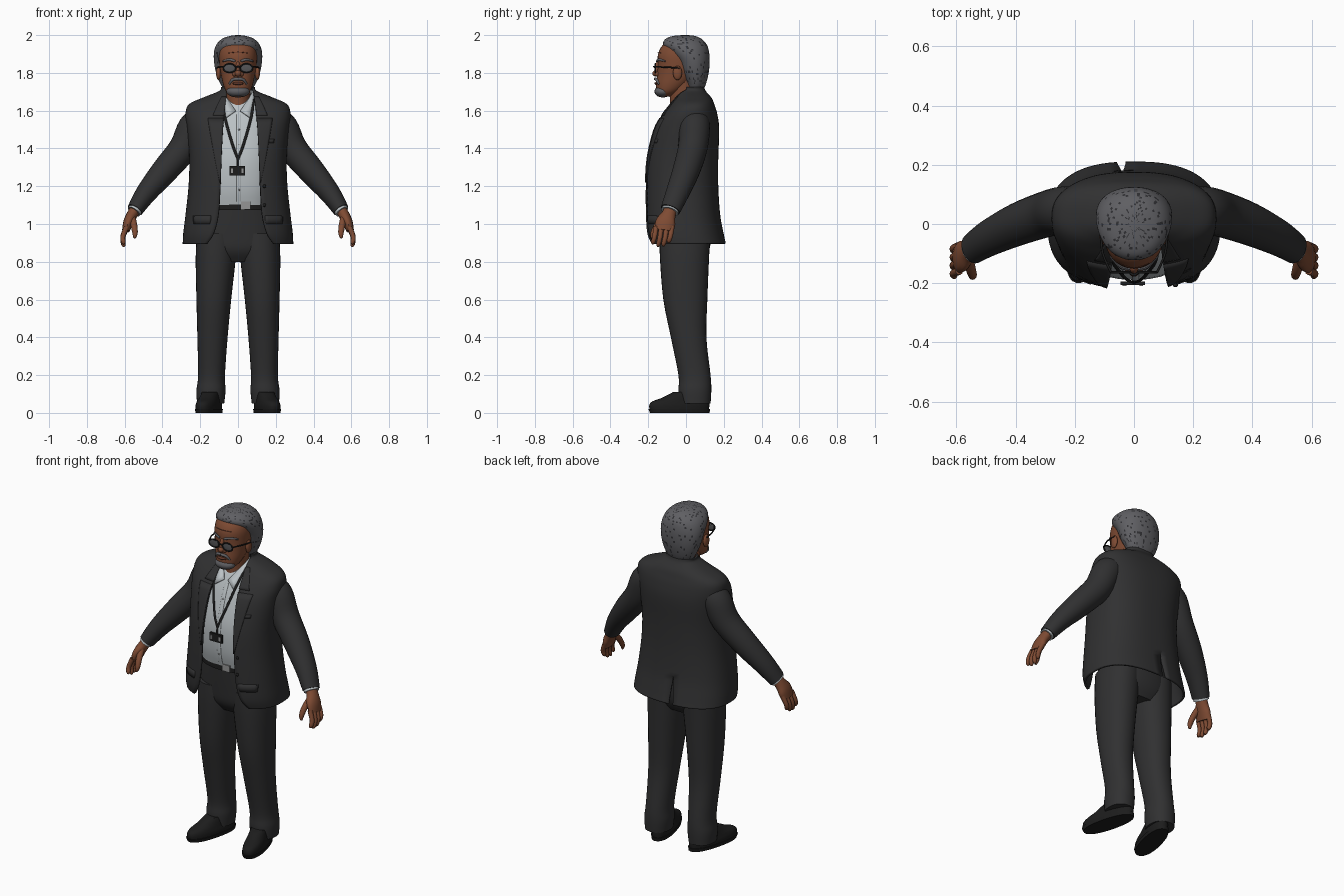
import bpy, bmesh, random
from math import sin, cos, pi, asin
from mathutils import Vector, Matrix

random.seed(4)
if "Cube" in bpy.data.objects:
    bpy.data.objects.remove(bpy.data.objects["Cube"])


def material(name, r, g, b):
    m = bpy.data.materials.new(name)
    m.use_nodes = True
    m.diffuse_color = (r, g, b, 1)
    node = m.node_tree.nodes["Principled BSDF"]
    node.inputs["Base Color"].default_value = (r, g, b, 1)
    node.inputs["Roughness"].default_value = 0.8
    return m


SUIT = material("charcoal suit", .03, .03, .031)
SHIRT = material("pale shirt", .5, .54, .56)
SKIN = material("brown skin", .21, .07, .033)
LIP = material("dark skin", .11, .035, .02)
HAIR = material("grey hair", .115, .115, .125)
FLECK = material("dark hair", .03, .03, .034)
BLACK = material("black", .012, .012, .012)
LENS = material("lens grey", .09, .09, .095)
METAL = material("metal", .3, .3, .3)


def finish(name, bm, mat, mirror=False):
    bmesh.ops.recalc_face_normals(bm, faces=bm.faces)
    me = bpy.data.meshes.new(name)
    bm.to_mesh(me)
    bm.free()
    me.materials.append(mat)
    me.shade_smooth()
    me.set_sharp_from_angle(angle=0.8)
    ob = bpy.data.objects.new(name, me)
    bpy.context.collection.objects.link(ob)
    if mirror:
        ob.modifiers.new("mirror", 'MIRROR')
    return ob


def smooth(rows, k=4):
    """Catmull-Rom resampling of rows of numbers."""
    out = []
    for i in range(len(rows) - 1):
        a, b, c, d = (rows[max(0, min(len(rows) - 1, i + s))] for s in (-1, 0, 1, 2))
        for j in range(k):
            t = j / k
            out.append([q + t * ((r - p) + t * ((2*p - 5*q + 4*r - s) + t * (3*q - p - 3*r + s))) / 2
                        for p, q, r, s in zip(a, b, c, d)])
    return out + [list(rows[-1])]


def skin(name, rings, mat, closed=True, mirror=False, skip=None):
    """Joins rings of points into a surface."""
    bm = bmesh.new()
    vs = [[bm.verts.new(p) for p in ring] for ring in rings]
    n = len(vs[0])
    for i in range(len(vs) - 1):
        for j in range(n if closed else n - 1):
            if not (skip and skip(rings[i][j], j)):
                k = (j + 1) % n
                bm.faces.new((vs[i][j], vs[i][k], vs[i+1][k], vs[i+1][j]))
    if closed:
        bm.faces.new(vs[0])
        bm.faces.new(vs[-1])
    return finish(name, bm, mat, mirror)


def power(v, p):
    return abs(v) ** p * (1 if v >= 0 else -1)


def loft(name, rows, mat, p=1.0, n=32, k=4, mirror=False, place=Matrix()):
    """Rows are height, half width, front y, back y, centre x."""
    rings = []
    for z, w, f, b, *cx in smooth(rows, k):
        x0 = cx[0] if cx else 0
        rings.append([place @ Vector((x0 + w * power(sin(a), p),
                                      (f + b) / 2 - (b - f) / 2 * power(cos(a), p), z))
                      for a in (2 * pi * j / n for j in range(n))])
    return skin(name, rings, mat, mirror=mirror)


def tube(name, rows, mat, n=16, k=4, mirror=False, ref=(0, 1, 0)):
    """Rows are x, y, z and two radii along a path."""
    rows = smooth(rows, k)
    pts = [Vector(r[:3]) for r in rows]
    rings = []
    for i, c in enumerate(pts):
        t = (pts[min(i + 1, len(pts) - 1)] - pts[max(i - 1, 0)]).normalized()
        u = t.cross(Vector(ref)).normalized()
        v = t.cross(u)
        rings.append([c + u * rows[i][3] * cos(2*pi*j/n) + v * rows[i][4] * sin(2*pi*j/n)
                      for j in range(n)])
    return skin(name, rings, mat, mirror=mirror)


def blob(name, centre, radii, mat, mirror=False):
    bm = bmesh.new()
    bmesh.ops.create_uvsphere(bm, u_segments=20, v_segments=12, radius=1,
                              matrix=Matrix.Translation(centre) @ Matrix.Diagonal((*radii, 1)))
    return finish(name, bm, mat, mirror)


def box(name, centre, size, mat):
    bm = bmesh.new()
    bmesh.ops.create_cube(bm, size=1, matrix=Matrix.Translation(centre) @ Matrix.Diagonal((*size, 1)))
    return finish(name, bm, mat)


# Trousers, belt and shoes
loft("trouser_hips", [(.8, .14, -.09, .09), (.86, .21, -.13, .122), (.95, .218, -.143, .135),
                      (1.1, .195, -.155, .13)], SUIT, .9)
loft("trouser_leg", [(.05, .072, -.035, .13, .145), (.12, .077, -.04, .134, .143), (.2, .071, -.04, .13, .14),
                     (.4, .08, -.08, .108, .135), (.6, .092, -.12, .113, .128),
                     (.82, .106, -.138, .122, .118), (.95, .106, -.14, .13, .112)], SUIT, .92, mirror=True)
loft("belt", [(1.075, .2, -.166, .135), (1.12, .2, -.166, .135)], BLACK, .9)
box("belt_buckle", (.04, -.167, 1.098), (.05, .01, .04), METAL)
foot = Matrix.Translation((.145, 0, 0)) @ Matrix.Rotation(.25, 4, 'Z')
loft("shoe", [(.016, .056, -.198, .125), (.04, .056, -.2, .127), (.06, .052, -.185, .126),
              (.08, .049, -.13, .125), (.11, .046, -.07, .12)], BLACK, .88, mirror=True, place=foot)
loft("shoe_sole", [(0, .057, -.196, .128), (.02, .06, -.205, .131)], BLACK, .88, mirror=True, place=foot)

# Shirt and folded collar
loft("shirt", [(1.1, .19, -.165, .125), (1.2, .2, -.185, .13), (1.35, .2, -.185, .13), (1.5, .2, -.145, .13),
               (1.58, .17, -.113, .12), (1.63, .11, -.085, .1), (1.67, .075, -.06, .075)], SHIRT, .85)
collar_edges = zip(smooth([(0, .075, 1.705), (.068, .03, 1.71), (.072, -.035, 1.69), (.012, -.115, 1.6)]),
                   smooth([(0, .085, 1.68), (.083, .03, 1.68), (.09, -.06, 1.645), (.062, -.135, 1.565)]))
collar = skin("shirt_collar", list(collar_edges), SHIRT, closed=False, mirror=True)
collar.modifiers.new("thickness", 'SOLIDIFY').thickness = .006
tube("shirt_placket", [(.005, -.112, 1.58, .012, .004), (.005, -.147, 1.5, .012, .004),
                       (.005, -.187, 1.35, .012, .004), (.005, -.187, 1.2, .012, .004),
                       (.005, -.17, 1.12, .012, .004)], SHIRT)
for z, y in ((1.5, -.151), (1.42, -.174), (1.3, -.192), (1.18, -.189)):
    blob("shirt_button", (.005, y, z), (.005, .003, .005), METAL)

# Jacket shell: height, half width, front y, back y, half opening
JACKET = smooth([(.895, .287, -.195, .205, .175), (.95, .284, -.21, .193, .14), (1.05, .272, -.213, .175, .115),
                 (1.2, .256, -.213, .165, .105), (1.35, .252, -.203, .165, .1), (1.5, .264, -.165, .17, .092),
                 (1.58, .272, -.12, .16, .085), (1.63, .255, -.08, .145, .08), (1.665, .18, -.055, .13, .075),
                 (1.7, .095, -.035, .1, .07), (1.725, .085, -.02, .09, .066)], 5)
P, COLS, SHIFT = .8, 64, .012


def jacket_ring(z, w, f, b, gap):
    start, end = (asin(min(.97, (gap + s) / w) ** (1 / P)) for s in (SHIFT, -SHIFT))
    ring = []
    for j in range(COLS + 1):
        a = start + (2 * pi - end - start) * j / COLS
        ring.append(Vector((w * power(sin(a), P), (f + b) / 2 - (b - f) / 2 * power(cos(a), P), z)))
    # the back vent narrows towards its top
    m = COLS // 2
    if z < 1.06:
        t = min(1, (z - .89) / .15) * .8
        mid = (ring[m] + ring[m + 1]) / 2
        for j in (m, m + 1):
            ring[j] = ring[j].lerp(mid, t)
    return ring


jacket = skin("jacket", [jacket_ring(*r) for r in JACKET], SUIT, closed=False,
              skip=lambda p, j: p.z < 1.03 and j == COLS // 2)
solid = jacket.modifiers.new("thickness", 'SOLIDIFY')
solid.thickness, solid.offset = .012, 0


def jacket_row(z):
    for lo, hi in zip(JACKET, JACKET[1:]):
        if lo[0] <= z <= hi[0]:
            t = (z - lo[0]) / (hi[0] - lo[0])
            return [p + t * (q - p) for p, q in zip(lo, hi)]


def jacket_patch(name, spans, side, lift=.011):
    """Cloth piece lying on the jacket; spans are height, inner x, outer x."""
    rings = []
    for z, x0, x1 in spans:
        _, w, f, b, gap = jacket_row(z)
        ring = []
        for j in range(7):
            x = x0 + (x1 - x0) * j / 6
            s = min(.98, x / w) ** (1 / P)
            ring.append(Vector((side * x, (f + b) / 2 - (b - f) / 2 * (1 - s * s) ** (P / 2) - lift, z)))
        rings.append(ring)
    ob = skin(name, rings, SUIT, closed=False)
    ob.modifiers.new("thickness", 'SOLIDIFY').thickness = .007


for side, word in ((1, "left"), (-1, "right")):
    def span(z, width):
        edge = jacket_row(z)[4] + side * SHIFT
        return z, edge, edge + width
    jacket_patch(word + "_lapel", [span(1.22 + .34 * t / 10, .005 + .08 * t / 10) for t in range(11)], side)
    jacket_patch(word + "_jacket_collar", [span(1.575 + .1 * t / 8, .06 - .035 * t / 8) for t in range(9)], side)
    jacket_patch(word + "_pocket_flap", [(1.0, .15, .235), (1.02, .145, .238), (1.045, .145, .238)], side, .009)
jacket_patch("breast_pocket", [(1.43, .135, .19), (1.45, .135, .193)], 1, .008)
for z in (1.2, 1.1):
    blob("jacket_button", (.14, -.207, z), (.009, .006, .009), BLACK)

# Sleeves, cuffs and hands
tube("sleeve", [(.19, .045, 1.555, .07, .075), (.235, .045, 1.51, .083, .082), (.29, .035, 1.4, .077, .078),
                (.39, .0, 1.28, .07, .072), (.485, -.045, 1.165, .056, .062), (.545, -.083, 1.075, .043, .053)],
     SUIT, 24, mirror=True)
tube("shirt_cuff", [(.53, -.075, 1.095, .037, .046), (.551, -.087, 1.066, .038, .047)], SHIRT, mirror=True)
tube("palm", [(.537, -.078, 1.09, .028, .035), (.56, -.092, 1.05, .029, .038), (.58, -.108, 1.01, .027, .053),
              (.594, -.117, .965, .02, .05)], SKIN, mirror=True)
for i, length in enumerate((.072, .086, .083, .065)):
    y = -.158 + .028 * i
    tube("finger", [(.59, y, .985, .014, .014), (.609, y - .008, .967 - length * .45, .013, .013),
                    (.607, y - .016, .967 - length * .85, .012, .012),
                    (.601, y - .018, .967 - length, .006, .006)], SKIN, 10, mirror=True)
tube("thumb", [(.56, -.115, 1.035, .018, .018), (.55, -.155, .99, .017, .016), (.545, -.175, .95, .014, .013),
               (.548, -.18, .925, .006, .006)], SKIN, 12, mirror=True)

# Neck and head
loft("neck", [(1.58, .065, -.09, .06), (1.66, .064, -.085, .06), (1.78, .07, -.1, .07)], SKIN)
loft("head", [(1.675, .035, -.15, -.08), (1.7, .062, -.156, -.03), (1.74, .079, -.158, .02),
              (1.79, .09, -.153, .06), (1.84, .098, -.15, .08), (1.9, .1, -.148, .08),
              (1.95, .085, -.12, .06), (1.98, .04, -.06, .01)], SKIN, .95)
hair = loft("hair", [(1.695, .06, .01, .085), (1.74, .092, .0, .105), (1.8, .116, -.03, .12), (1.86, .127, -.055, .125),
                     (1.91, .127, -.095, .122), (1.95, .114, -.122, .11), (1.98, .085, -.108, .082),
                     (1.995, .045, -.07, .05), (2.0, .01, -.02, .01)], HAIR, .95, 72, 5)
hair.data.materials.append(FLECK)
for poly in hair.data.polygons:
    if len(poly.vertices) == 4 and random.random() < .11:
        poly.material_index = 1
blob("ear", (.103, -.045, 1.8), (.013, .024, .038), SKIN, True)
blob("nose_bridge", (0, -.15, 1.82), (.014, .018, .04), SKIN)
blob("nose_tip", (0, -.158, 1.797), (.018, .02, .017), SKIN)
blob("nostril", (.018, -.15, 1.793), (.012, .015, .012), SKIN, True)
blob("lips", (0, -.155, 1.744), (.03, .012, .008), LIP)
tube("moustache", [(0, -.162, 1.768, .008, .008), (.028, -.156, 1.764, .008, .008),
                   (.046, -.142, 1.74, .005, .006)], HAIR, 10, mirror=True)
blob("chin_beard", (0, -.122, 1.702), (.062, .045, .032), HAIR)
tube("eyebrow", [(.015, -.154, 1.862, .006, .005), (.045, -.144, 1.87, .007, .006),
                 (.08, -.11, 1.862, .004, .004)], HAIR, 8, mirror=True)
tube("brow_crease", [(-.05, -.133, 1.905, .002, .002), (0, -.15, 1.91, .002, .002),
                     (.05, -.133, 1.905, .002, .002)], LIP, 6)

# Glasses
tube("glasses_rim", [(.045 + .033 * cos(a), -.163, 1.825 + .023 * sin(a), .004, .004)
                     for a in (pi * i / 8 for i in range(17))], BLACK, 8, 2, True)
blob("glasses_lens", (.045, -.163, 1.825), (.031, .003, .021), LENS, True)
tube("glasses_bridge", [(-.013, -.166, 1.83, .004, .004), (0, -.172, 1.834, .004, .004),
                        (.013, -.166, 1.83, .004, .004)], BLACK, 8)
tube("glasses_temple", [(.078, -.163, 1.832, .004, .004), (.105, -.1, 1.83, .004, .004),
                        (.112, -.035, 1.825, .004, .004)], BLACK, 8, mirror=True, ref=(0, 0, 1))

# Lanyard and badge
tube("lanyard", [(.083, -.05, 1.66, .006, .004), (.073, -.122, 1.58, .007, .004), (.05, -.16, 1.49, .007, .004),
                 (.022, -.189, 1.4, .007, .004), (0, -.197, 1.345, .007, .004)], BLACK, 8, mirror=True)
tube("lanyard_strap", [(0, -.196, 1.355, .006, .004), (0, -.2, 1.3, .006, .004)], BLACK, 8)
box("badge", (-.004, -.2, 1.282), (.082, .012, .048), BLACK)
for x in (-.032, .024):
    box("badge_mark", (x, -.207, 1.282), (.012, .004, .024), METAL)
